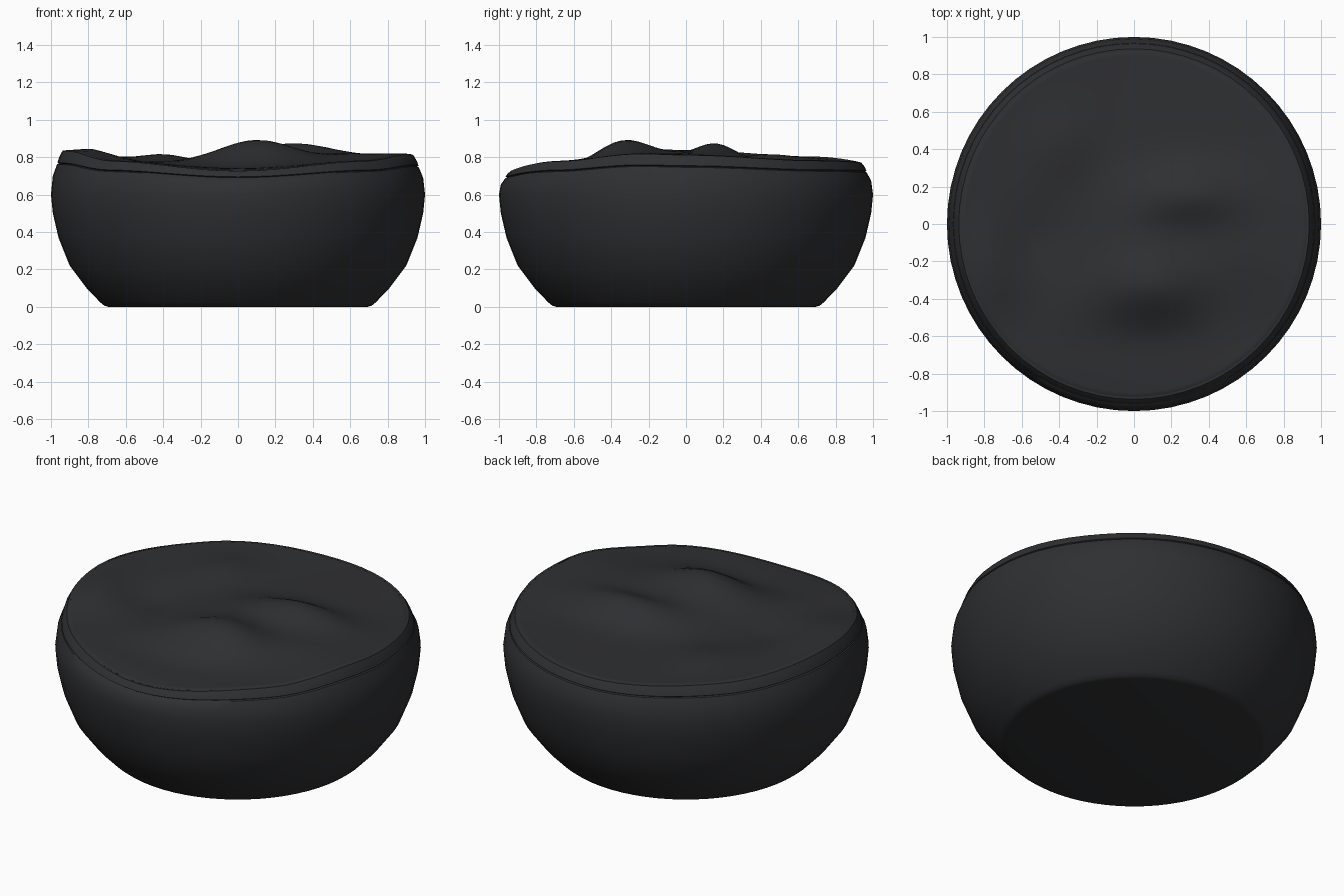
import bpy, bmesh
from math import sin, cos, pi, exp, radians

if "Cube" in bpy.data.objects:
    bpy.data.objects.remove(bpy.data.objects["Cube"])

SEG = 64
# Rim height around the pouf: (angle in degrees, z)
RIM = [(0, .815), (45, .785), (90, .775), (135, .805), (180, .84),
       (198, .835), (225, .782), (270, .73), (315, .782), (345, .822), (360, .815)]
# Cushion lumps: x, y, height, sigma x, sigma y
LUMPS = [(.10, -.33, .118, .20, .14), (.30, .16, .09, .20, .11),
         (-.40, .42, .035, .12, .14), (.02, .0, .04, .16, .16),
         (-.80, -.20, .03, .14, .16), (.55, -.10, .03, .2, .2),
         (-.52, -.10, -.03, .12, .14), (0, -.62, -.015, .25, .1)]

mat = bpy.data.materials.new("black_leather")
mat.diffuse_color = (.028, .029, .032, 1)
mat.use_nodes = True
mat.node_tree.nodes["Principled BSDF"].inputs["Base Color"].default_value = mat.diffuse_color


def rim_z(a):
    d = (a * 180 / pi) % 360
    for (a0, z0), (a1, z1) in zip(RIM, RIM[1:]):
        if a0 <= d <= a1:
            t = (d - a0) / (a1 - a0)
            t = t * t * (3 - 2 * t)
            return z0 + (z1 - z0) * t


def seam_z(a):
    return .69 + (rim_z(a) - .73) * .7


def top_z(r, a):
    # blend from the rim down to a flat middle, then add the lumps
    t = min(r / .93, 1)
    x, y = r * cos(a), r * sin(a)
    z = .77 + (rim_z(a) - .77) * t ** 2.5
    fade = min(1, (1 - t) / .12)
    return z + fade * sum(h * exp(-((x - cx) / sx) ** 2 / 2 - ((y - cy) / sy) ** 2 / 2)
                          for cx, cy, h, sx, sy in LUMPS)


def loft(name, rings, cap_first=False, centre_z=None, angle=40):
    """Skin a list of ring functions angle -> (radius, z)."""
    bm = bmesh.new()
    loops = []
    for ring in rings:
        loop = []
        for i in range(SEG):
            a = 2 * pi * i / SEG
            r, z = ring(a)
            loop.append(bm.verts.new((r * cos(a), r * sin(a), z)))
        loops.append(loop)
    for lo, hi in zip(loops, loops[1:]):
        for i in range(SEG):
            j = (i + 1) % SEG
            bm.faces.new((lo[i], lo[j], hi[j], hi[i]))
    if cap_first:
        bm.faces.new(loops[0][::-1])
    if centre_z is not None:
        c = bm.verts.new((0, 0, centre_z))
        for i in range(SEG):
            bm.faces.new((loops[-1][i], loops[-1][(i + 1) % SEG], c))
    me = bpy.data.meshes.new(name)
    bm.to_mesh(me)
    bm.free()
    me.materials.append(mat)
    ob = bpy.data.objects.new(name, me)
    bpy.context.collection.objects.link(ob)
    bpy.ops.object.select_all(action='DESELECT')
    ob.select_set(True)
    bpy.context.view_layer.objects.active = ob
    bpy.ops.object.shade_smooth_by_angle(angle=radians(angle))
    return ob


# Rounded body with a flat base, up to the lower seam
fixed = [(.695, 0), (.715, .006), (.735, .022), (.81, .10), (.90, .22),
         (.96, .37), (.99, .50), (1.0, .60)]
body = [lambda a, p=p: p for p in fixed]
body += [lambda a: (.99, .60 + (seam_z(a) - .60) * .6),
         lambda a: (.967, seam_z(a) - .004),
         lambda a: (.957, seam_z(a))]
loft("body", body, cap_first=True)

# Band between the two seams
loft("rim_band", [lambda a: (.957, seam_z(a)),
                  lambda a: (.965, seam_z(a) + .005),
                  lambda a: (.955, seam_z(a) + (rim_z(a) - seam_z(a)) * .5),
                  lambda a: (.937, rim_z(a) - .004),
                  lambda a: (.925, rim_z(a) - .004)])

# Lumpy cushion top
radii = [.925, .915] + [.9 - .045 * k for k in range(20)]
top = [lambda a, r=r: (r, top_z(r, a) - (.004 if r == .925 else 0)) for r in radii]
loft("cushion_top", top, centre_z=top_z(0, 0))
